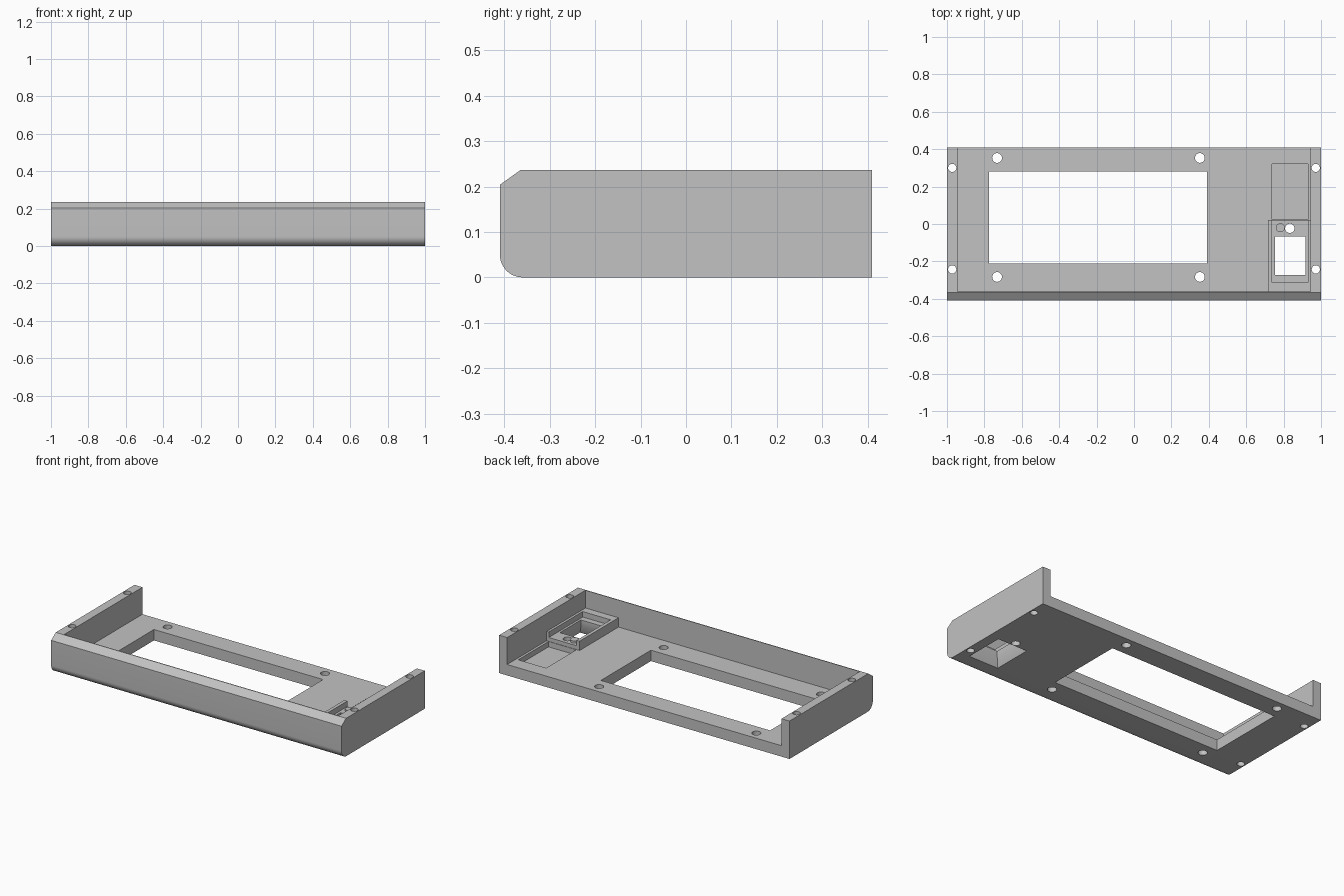
import bpy, bmesh, math

cube = bpy.data.objects.get("Cube")
if cube:
    bpy.data.objects.remove(cube, do_unlink=True)

grey = bpy.data.materials.new("plain_grey")
grey.use_nodes = True
colour = (0.54, 0.54, 0.54, 1)
grey.diffuse_color = colour
grey.node_tree.nodes["Principled BSDF"].inputs["Base Color"].default_value = colour


def finish(name, bm):
    bmesh.ops.recalc_face_normals(bm, faces=bm.faces)
    mesh = bpy.data.meshes.new(name)
    bm.to_mesh(mesh)
    bm.free()
    obj = bpy.data.objects.new(name, mesh)
    bpy.context.collection.objects.link(obj)
    mesh.materials.append(grey)
    return obj


def box(name, x0, x1, y0, y1, z0, z1, flare=0):
    """Box between two corners; flare widens its lower end."""
    bm = bmesh.new()
    bmesh.ops.create_cube(bm, size=1)
    for v in bm.verts:
        low = v.co.z < 0
        grow = flare if low else 0
        v.co = (x1 + grow if v.co.x > 0 else x0 - grow,
                y1 + grow if v.co.y > 0 else y0 - grow,
                z0 if low else z1)
    return finish(name, bm)


def cylinder(name, x, y, z0, z1, radius):
    bm = bmesh.new()
    bmesh.ops.create_cone(bm, cap_ends=True, segments=32, radius1=radius,
                          radius2=radius, depth=z1 - z0)
    bmesh.ops.translate(bm, verts=bm.verts, vec=(x, y, (z0 + z1) / 2))
    return finish(name, bm)


def combine(target, tool, operation="DIFFERENCE"):
    mod = target.modifiers.new("combine", "BOOLEAN")
    mod.operation = operation
    mod.solver = "EXACT"
    mod.object = tool
    bpy.context.view_layer.objects.active = target
    bpy.ops.object.modifier_apply(modifier=mod.name)
    bpy.data.objects.remove(tool, do_unlink=True)


HEIGHT, FLOOR, BACK = 0.236, 0.068, 0.41

# Tray body: side profile with rounded lower front edge and chamfered upper one
r = 0.05
profile = [(BACK, 0), (BACK, HEIGHT), (-0.365, HEIGHT), (-BACK, 0.204)]
for i in range(13):
    a = math.pi + i * math.pi / 24
    profile.append((-BACK + r + r * math.cos(a), r + r * math.sin(a)))
bm = bmesh.new()
face = bm.faces.new([bm.verts.new((-1, y, z)) for y, z in profile])
ext = bmesh.ops.extrude_face_region(bm, geom=[face])
bmesh.ops.translate(bm, vec=(2, 0, 0),
                    verts=[g for g in ext["geom"] if isinstance(g, bmesh.types.BMVert)])
tray = finish("tray_body", bm)

# Open interior, leaving the front and two side walls
combine(tray, box("interior_cutter", -0.945, 0.945, -0.36, 0.6, FLOOR, 0.5))

# Raised socket housing with a tray-like top open towards the back
combine(tray, box("socket_housing", 0.717, 0.96, -0.37, 0.022, 0.03, 0.126), "UNION")
combine(tray, box("housing_pocket", 0.738, 0.93, -0.312, 0.05, 0.092, 0.3))

# Large display window, socket opening with flared underside, shallow recess
combine(tray, box("window_cutter", -0.775, 0.39, -0.212, 0.28, -0.1, 0.2))
combine(tray, box("socket_cutter", 0.754, 0.916, -0.274, -0.068, -0.1, 0.2))
combine(tray, box("socket_flare", 0.754, 0.916, -0.274, -0.068, -0.01, 0.05, 0.025))
combine(tray, box("recess_cutter", 0.738, 0.93, 0.025, 0.322, 0.035, 0.2))

# Screw holes through the side walls and floor
for x in (-0.972, 0.972):
    for y in (-0.243, 0.3):
        combine(tray, cylinder("wall_hole", x, y, -0.1, 0.4, 0.022))
for x in (-0.732, 0.352):
    for y in (-0.283, 0.353):
        combine(tray, cylinder("floor_hole", x, y, -0.1, 0.2, 0.026))
combine(tray, cylinder("socket_hole", 0.833, -0.023, -0.1, 0.2, 0.025))

# Small peg beside the socket hole
peg = cylinder("socket_peg", 0.782, -0.02, 0.07, 0.105, 0.024)

for obj in (tray, peg):
    bpy.ops.object.select_all(action="DESELECT")
    obj.select_set(True)
    bpy.context.view_layer.objects.active = obj
    bpy.ops.object.shade_smooth_by_angle(angle=math.radians(30))
